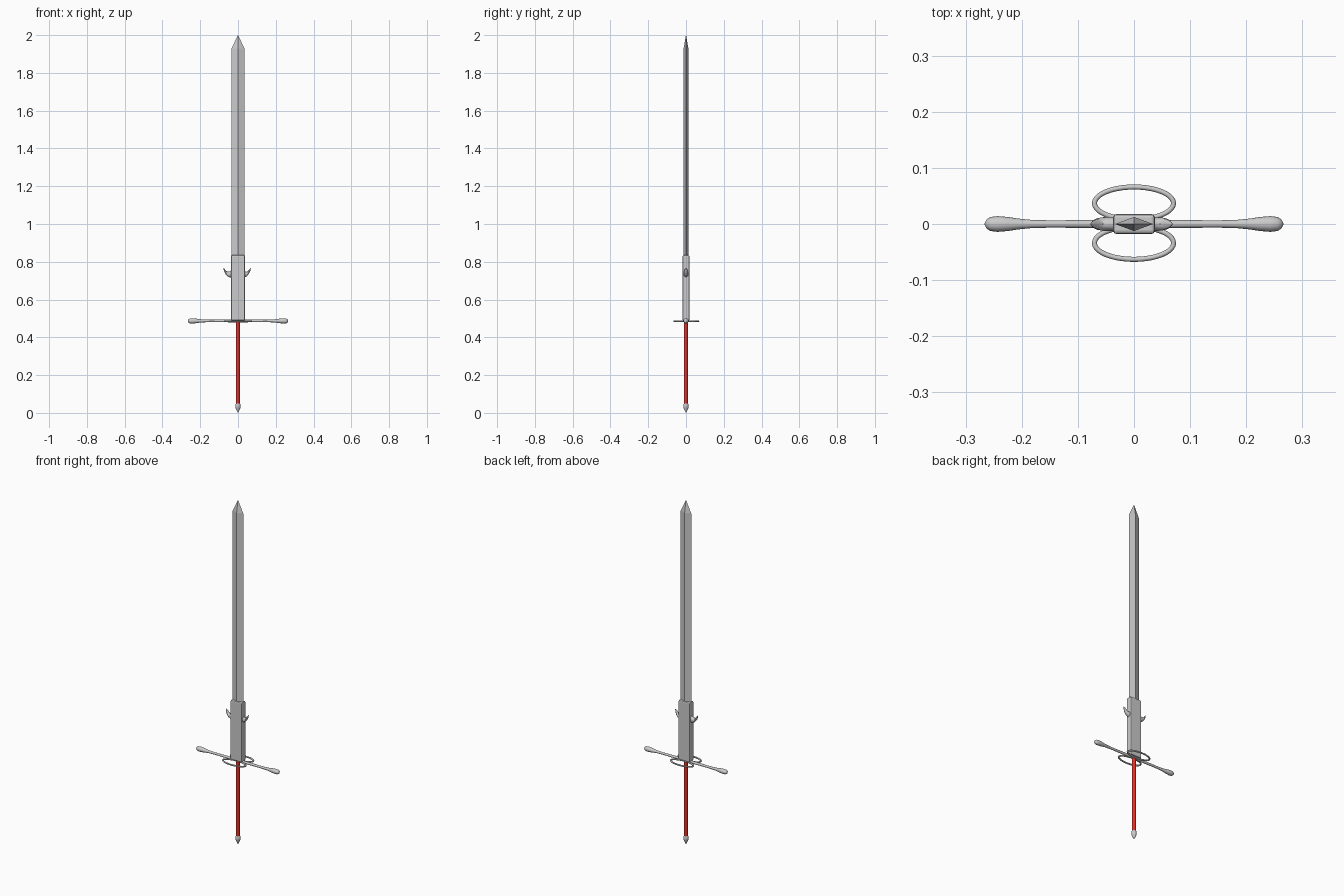
import bpy, bmesh, math
from mathutils import Vector

if "Cube" in bpy.data.objects:
    bpy.data.objects.remove(bpy.data.objects["Cube"])


def loft(name, rings, n=16, smooth=True):
    """Skin elliptical rings; each ring = (xz point a, xz point b, y half-width)."""
    bm = bmesh.new()
    loops = []
    for a, b, w in rings:
        c = Vector(((a[0] + b[0]) / 2, 0, (a[1] + b[1]) / 2))
        u = Vector((b[0], 0, b[1])) - c
        loops.append([bm.verts.new(c + u * math.cos(t) + Vector((0, w * math.sin(t), 0)))
                      for t in (2 * math.pi * i / n for i in range(n))])
    for p, q in zip(loops, loops[1:]):
        for i in range(n):
            bm.faces.new((p[i], p[(i + 1) % n], q[(i + 1) % n], q[i]))
    bm.faces.new(loops[0])
    bm.faces.new(loops[-1])
    bmesh.ops.recalc_face_normals(bm, faces=bm.faces)
    mesh = bpy.data.meshes.new(name)
    bm.to_mesh(mesh)
    bm.free()
    obj = bpy.data.objects.new(name, mesh)
    bpy.context.collection.objects.link(obj)
    if smooth:
        bpy.ops.object.select_all(action='DESELECT')
        obj.select_set(True)
        bpy.context.view_layer.objects.active = obj
        bpy.ops.object.shade_smooth_by_angle(angle=math.radians(35))
    return obj


def upright(sections):
    """Rings stacked along z from (z, x half-width, y half-width)."""
    return [((-rx, z), (rx, z), ry) for z, rx, ry in sections]


# Diamond-section blade with a short point
loft("blade", upright([(0.80, 0.034, 0.0125), (1.93, 0.034, 0.0125), (2.0, 0.0004, 0.0004)]),
     n=4, smooth=False)

# Thick bevelled block above the guard
bpy.ops.mesh.primitive_cube_add(size=1, location=(0, 0, 0.662))
ricasso = bpy.context.object
ricasso.name = "ricasso"
ricasso.scale = (0.074, 0.036, 0.346)
bpy.ops.object.transform_apply(location=False, rotation=False, scale=True)
bevel = ricasso.modifiers.new("bevel", 'BEVEL')
bevel.width = 0.006
bevel.segments = 2

# Upswept parrying lugs on either side
LUG = [(0.025, 0.716, 0.760, 0.0125), (0.040, 0.718, 0.749, 0.0125), (0.051, 0.723, 0.747, 0.012)]
for side, label in ((-1, "left"), (1, "right")):
    def sx(x):
        return side * x - 0.0045
    rings = [((sx(x), lo), (sx(x), hi), w) for x, lo, hi, w in LUG]
    rings += [((sx(0.063), 0.737), (sx(0.058), 0.752), 0.0105),
              ((sx(0.070), 0.753), (sx(0.066), 0.761), 0.007),
              ((sx(0.0735), 0.767), (sx(0.0725), 0.768), 0.001)]
    loft("parrying_lug_" + label, rings, n=12)

# Crossguard bar with swollen ends
GZ = 0.487
half = [(0.15, 0.0065), (0.185, 0.0075), (0.205, 0.0095), (0.225, 0.0125), (0.243, 0.014),
        (0.256, 0.0125), (0.263, 0.008), (0.266, 0.002)]
bar = [(-x, r) for x, r in reversed(half)] + [(0, 0.0075)] + half
loft("crossguard", [((x, GZ - r), (x, GZ + r), r) for x, r in bar])

# Oval side rings, front and back
for y, label in ((-0.034, "front"), (0.037, "back")):
    curve = bpy.data.curves.new("side_ring_" + label, 'CURVE')
    curve.dimensions = '3D'
    curve.bevel_depth = 0.0045
    curve.bevel_resolution = 2
    spline = curve.splines.new('POLY')
    spline.points.add(39)
    for i, p in enumerate(spline.points):
        t = 2 * math.pi * i / 40
        p.co = (0.0705 * math.cos(t), y + 0.029 * math.sin(t), GZ - 0.002, 1)
    spline.use_cyclic_u = True
    spline.use_smooth = True
    bpy.context.collection.objects.link(bpy.data.objects.new("side_ring_" + label, curve))

# Red grip
grip = loft("grip", upright([(0.04, 0.0105, 0.0105), (0.49, 0.0105, 0.0105)]))
red = bpy.data.materials.new("red_grip")
red.diffuse_color = (0.8, 0.03, 0.02, 1)
red.use_nodes = True
red.node_tree.nodes["Principled BSDF"].inputs["Base Color"].default_value = red.diffuse_color
grip.data.materials.append(red)

# Small pointed pommel
loft("pommel", upright([(0.0, 0.0008, 0.0008), (0.026, 0.013, 0.013), (0.036, 0.0145, 0.0145),
                        (0.046, 0.0125, 0.0125), (0.05, 0.0105, 0.0105)]), n=12)
